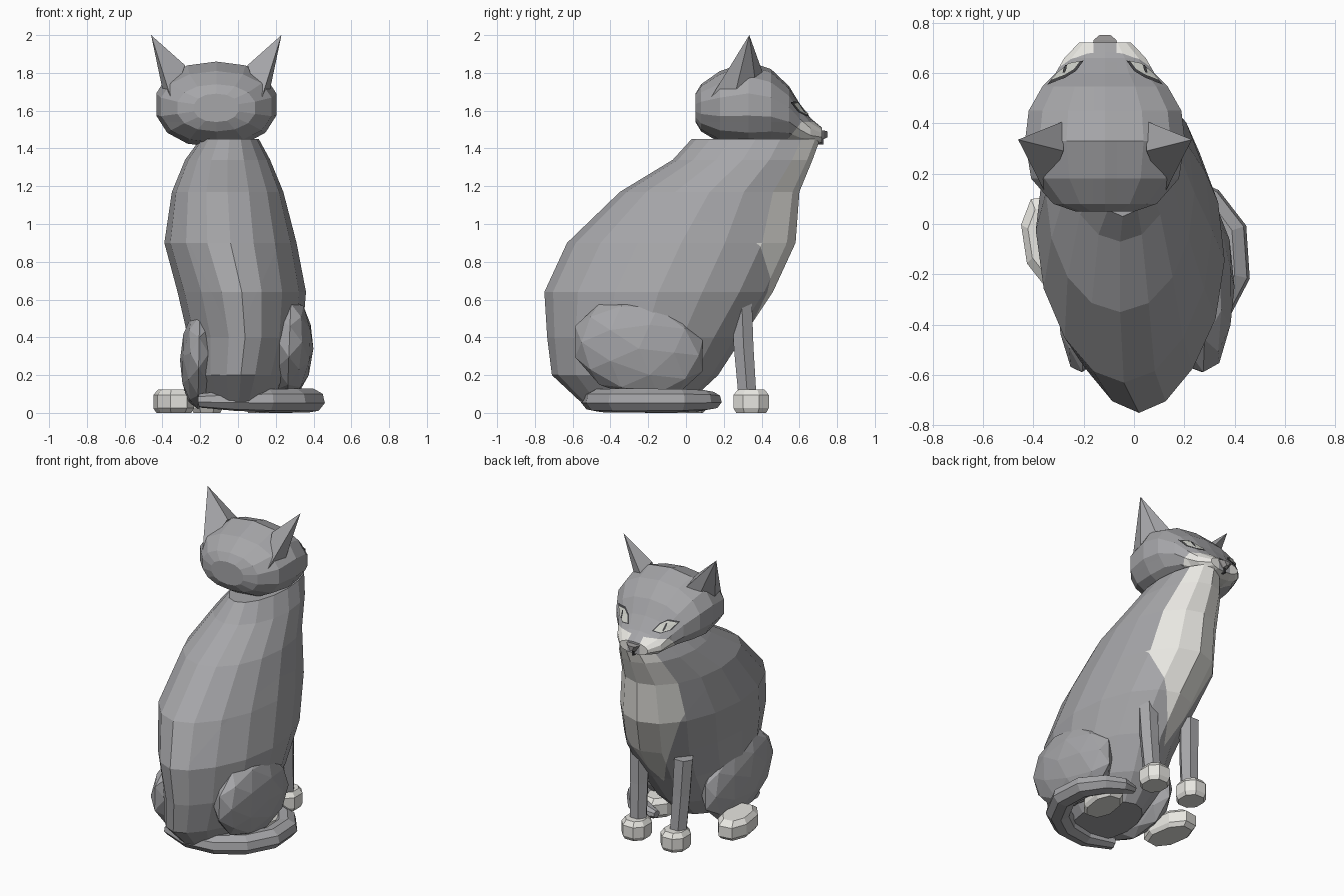
import bpy, bmesh, math
from mathutils import Vector
from mathutils.bvhtree import BVHTree

if "Cube" in bpy.data.objects:
    bpy.data.objects.remove(bpy.data.objects["Cube"])

def material(name, r, g, b):
    m = bpy.data.materials.new(name)
    m.diffuse_color = (r, g, b, 1)
    m.use_nodes = True
    m.node_tree.nodes["Principled BSDF"].inputs["Base Color"].default_value = m.diffuse_color
    return m

GREY = material("grey fur", .38, .38, .395)
WHITE = material("white fur", .82, .81, .77)
DARK = material("dark rim", .06, .06, .065)
EYE = material("pale eye", .64, .65, .60)
NOSE = material("nose grey", .30, .29, .29)
HX = -.115          # centre line of the head

def finish(name, bm, mats, rule=None):
    bmesh.ops.recalc_face_normals(bm, faces=bm.faces)
    bm.normal_update()
    if rule:
        for f in bm.faces:
            f.material_index = rule(f.calc_center_median())
    me = bpy.data.meshes.new(name)
    bm.to_mesh(me)
    bm.free()
    for m in mats:
        me.materials.append(m)
    ob = bpy.data.objects.new(name, me)
    bpy.context.collection.objects.link(ob)
    return ob

def loft(rings):
    """Skin a list of equal-length point rings and cap both ends."""
    bm = bmesh.new()
    rows = [[bm.verts.new(p) for p in r] for r in rings]
    n = len(rows[0])
    for a, b in zip(rows, rows[1:]):
        for i in range(n):
            j = (i + 1) % n
            bm.faces.new((a[i], a[j], b[j], b[i]))
    bm.faces.new(rows[0])
    bm.faces.new(rows[-1])
    return bm

def cut(bm, point, normal):
    geom = bm.verts[:] + bm.edges[:] + bm.faces[:]
    bmesh.ops.bisect_plane(bm, geom=geom, plane_co=point, plane_no=normal)

def ellipse(n, turn=0, power=1.0):
    """Unit outline; a power under 1 squares it off."""
    out = []
    for i in range(n):
        t = 2 * math.pi * (i + turn) / n
        c, s = math.cos(t), math.sin(t)
        out.append((math.copysign(abs(s) ** power, s), math.copysign(abs(c) ** power, c)))
    return out

# body: level rings of (z, back, front, left, right, rear taper)
BODY = [(.06, -.56, .02, -.17, .18, .25), (.2, -.71, .17, -.25, .28, .3),
        (.4, -.735, .30, -.265, .34, .3), (.64, -.75, .46, -.32, .36, .22),
        (.9, -.63, .58, -.39, .31, .1), (1.17, -.35, .60, -.35, .24, 0),
        (1.34, -.07, .67, -.28, .17, 0), (1.45, .03, .71, -.20, .11, 0)]
rings = [[((l + r) / 2 + s * (r - l) / 2 * (1 - k * min(c, 0) ** 2),
           (b + f) / 2 + c * (f - b) / 2, z)
          for s, c in ellipse(16)] for z, b, f, l, r, k in BODY]
body = loft(rings)
# cut the V-shaped lower end of the white chest
for side in (-1, 1):
    cut(body, (-.02, 0, .37), (side * .53, 0, -.24))

def chest_rule(p):
    for (z0, b0, f0, *_), (z1, b1, f1, *_) in zip(BODY, BODY[1:]):
        if z0 < p.z < z1:
            mid, half = (b0 + f0 + b1 + f1) / 4, (f0 - b0 + f1 - b1) / 4
            if p.z < .9:
                return int(p.y > mid and abs(p.x + .02) < .453 * (p.z - .37))
            return int((p.y - mid) / half > .75)
    return 0

finish("body", body, [GREY, WHITE], chest_rule)

# head: upright rings of (y, bottom, top, half width)
HEAD = [(.05, 1.54, 1.69, .12), (.08, 1.49, 1.74, .21), (.18, 1.43, 1.81, .30),
        (.33, 1.405, 1.86, .325), (.45, 1.42, 1.82, .31), (.545, 1.43, 1.73, .255),
        (.60, 1.42, 1.64, .20), (.66, 1.415, 1.56, .165), (.72, 1.43, 1.51, .105)]
rings = [[(HX + s * w, y, (lo + hi) / 2 + c * (hi - lo) / 2)
          for s, c in ellipse(14, 0, .9)] for y, lo, hi, w in HEAD]
head = loft(rings)
head_tree = BVHTree.FromBMesh(head)
# cut the edge of the white muzzle
cut(head, (0, .6, 1.54), (0, 0, 1))
cut(head, (0, .54, 1.45), (0, 1, -.8))
for side in (-1, 1):
    cut(head, (HX + side * .045, 0, 0), (1, 0, 0))

def muzzle_rule(p):
    if p.z > 1.54 or p.y - .54 < .8 * (p.z - 1.45):
        return 0
    return int(abs(p.x - HX) > .045 or p.z < 1.47)

finish("head", head, [GREY, WHITE], muzzle_rule)

# face plates, laid onto the front of the head
def plate(name, cx, cz, outline, mat, lift):
    bm = bmesh.new()
    def drop(x, z):
        hit = head_tree.ray_cast(Vector((x, 2, z)), Vector((0, -1, 0)))
        y = hit[0].y if hit[0] else .55
        return bm.verts.new((x, y + lift, z))
    mid = drop(cx, cz)
    rim = [drop(cx + dx, cz + dz) for dx, dz in outline]
    for a, b in zip(rim, rim[1:] + rim[:1]):
        bm.faces.new((mid, a, b))
    finish(name, bm, [mat])

ALMOND = [(-.075, -.035), (-.02, -.042), (.035, -.02), (.07, .032), (.0, .038), (-.045, .01)]
for side, label in ((-1, "left"), (1, "right")):
    for part, kx, kz, mat, lift in (("eye_rim", 1, 1, DARK, .008), ("eye", .84, .82, EYE, .015),
                                    ("pupil", .12, .6, DARK, .021)):
        pts = [(side * x * kx, z * kz) for x, z in ALMOND]
        plate(f"{label}_{part}", HX + side * .16, 1.612, pts, mat, lift)

# nose: small wedge with a short line below it
def wedge(name, rows, mat):
    finish(name, loft([[(HX + x, y, z) for x, z in pts] for y, pts in rows]), [mat])

wedge("nose", [(.69, [(-.05, 1.50), (.05, 1.50), (.015, 1.45), (-.015, 1.45)]),
               (.73, [(-.046, 1.495), (.046, 1.495), (.014, 1.45), (-.014, 1.45)]),
               (.75, [(-.022, 1.49), (.022, 1.49), (.008, 1.46), (-.008, 1.46)])], NOSE)
wedge("lip_line", [(.70, [(-.006, 1.46), (.006, 1.46), (.006, 1.42), (-.006, 1.42)]),
                   (.728, [(-.006, 1.46), (.006, 1.46), (.006, 1.42), (-.006, 1.42)])], DARK)

# ears: tall pyramids
for side, label in ((-1, "left"), (1, "right")):
    bm = bmesh.new()
    P = lambda x, y, z: bm.verts.new((HX + side * x, y, z))
    tip = P(.345, .335, 2.0)
    base = [P(.16, .41, 1.79), P(.165, .29, 1.84), P(.235, .12, 1.65),
            P(.28, .26, 1.69), P(.23, .37, 1.73)]
    for a, b in zip(base, base[1:] + base[:1]):
        bm.faces.new((tip, a, b))
    bm.faces.new(base)
    finish(f"{label}_ear", bm, [GREY])

# haunches: faceted flattened balls
def haunch(name, centre, size, lean):
    bm = bmesh.new()
    bmesh.ops.create_icosphere(bm, subdivisions=2, radius=1)
    for v in bm.verts:
        x, y, z = v.co.z, v.co.x, v.co.y        # poles point sideways
        v.co = (centre[0] + x * size[0] + lean * z, centre[1] + y * size[1],
                centre[2] + z * size[2] - .04 * y)
    finish(name, bm, [GREY])

haunch("right_haunch", (.272, -.25, .34), (.127, .355, .265), .01)
haunch("left_haunch", (-.207, -.25, .28), (.10, .355, .26), .005)

# front legs
for x, splay, label in ((-.165, -.025, "left"), (.125, .015, "right")):
    rows = [(.09, .325, .058, .055), (.35, .305, .062, .06), (.59, .295, .066, .062)]
    rings = [[(x + splay * z / .6 + s * w, y + c * d, z) for s, c in ellipse(6, .5)]
             for z, y, w, d in rows]
    finish(f"{label}_front_leg", loft(rings), [GREY])

# paws: rounded eight-sided pads
def paw(name, cx, cy, w, d, turn=0):
    ca, sa = math.cos(turn), math.sin(turn)
    rings = []
    for z, k in ((0, .85), (.025, 1), (.095, 1), (.125, .75)):
        rings.append([(cx + ca * s * w * k - sa * c * d * k,
                       cy + sa * s * w * k + ca * c * d * k, z)
                      for s, c in ellipse(8, .5, .9)])
    finish(name, loft(rings), [WHITE])

paw("left_front_paw", -.165, .345, .09, .10)
paw("right_front_paw", .125, .345, .09, .10)
paw("left_hind_paw", -.34, -.065, .105, .185, .15)
paw("right_hind_paw", .2, -.05, .10, .17, -.15)

# tail: curled flat around the right hind paw
PATH = [(-.2, -.44, .04), (-.02, -.49, .058), (.16, -.46, .066), (.3, -.36, .068), (.385, -.2, .068),
        (.375, -.03, .066), (.29, .085, .06), (.2, .135, .05), (.12, .14, .025)]
rings = []
for i, (x, y, r) in enumerate(PATH):
    a, b = PATH[max(i - 1, 0)], PATH[min(i + 1, len(PATH) - 1)]
    d = Vector((b[0] - a[0], b[1] - a[1], 0)).normalized()
    rings.append([(x + d.y * s * r * 1.15, y - d.x * s * r * 1.15, .065 + c * r * .95)
                  for s, c in ellipse(8, .25)])
finish("tail", loft(rings), [GREY])
